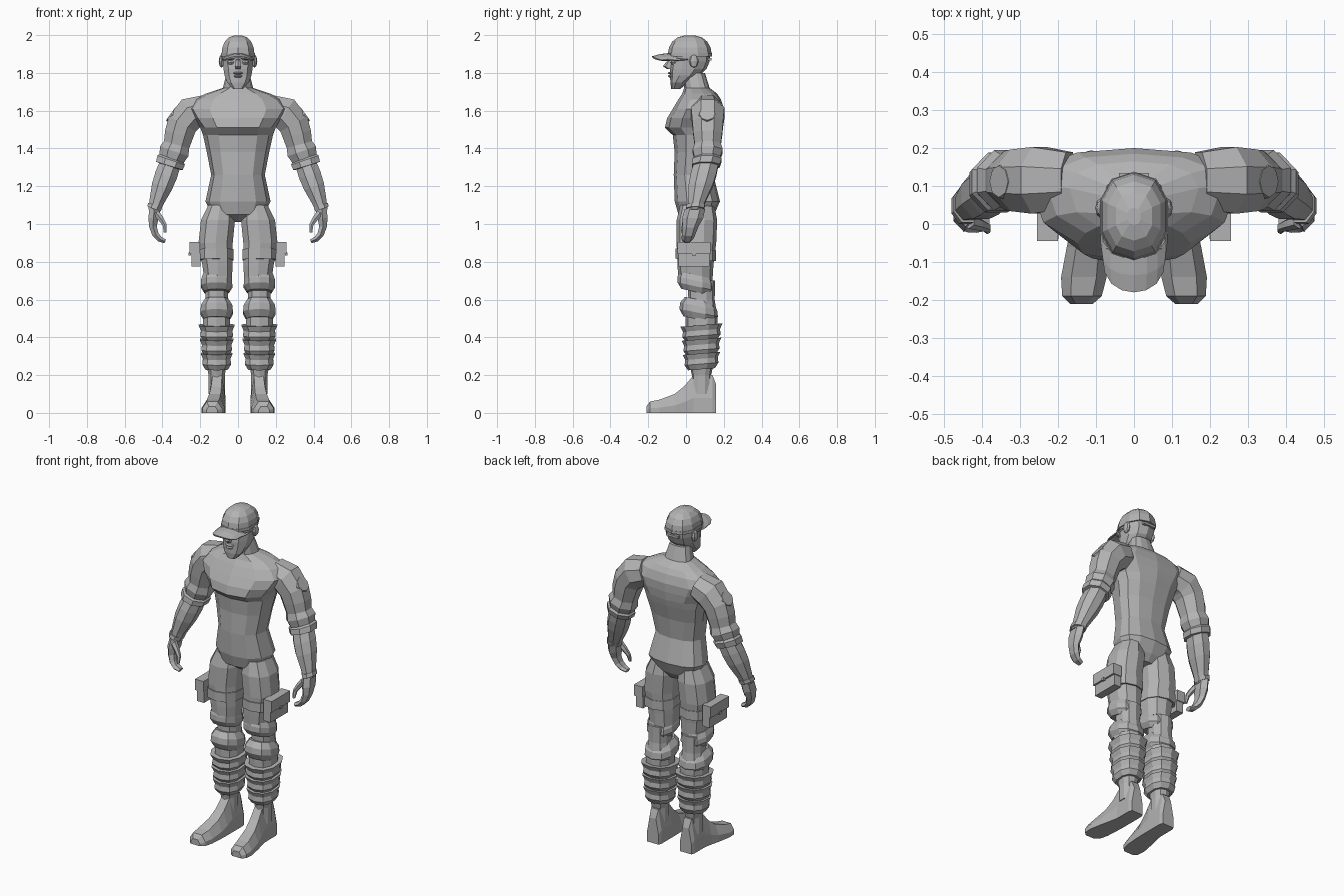
import bpy, bmesh
from math import sin, cos, pi, copysign
from mathutils import Vector, Matrix

if "Cube" in bpy.data.objects:
    bpy.data.objects.remove(bpy.data.objects["Cube"])

grey = bpy.data.materials.new("plain grey")
grey.use_nodes = True
grey.diffuse_color = (.45, .45, .45, 1)
grey.node_tree.nodes["Principled BSDF"].inputs["Base Color"].default_value = grey.diffuse_color


def finish(name, bm, mirrored=True):
    """Turn a bmesh into a flat-shaded object, normally mirrored in x."""
    bmesh.ops.recalc_face_normals(bm, faces=bm.faces)
    mesh = bpy.data.meshes.new(name)
    bm.to_mesh(mesh)
    bm.free()
    mesh.materials.append(grey)
    part = bpy.data.objects.new(name, mesh)
    bpy.context.collection.objects.link(part)
    if mirrored:
        mirror = part.modifiers.new("Mirror", 'MIRROR')
        mirror.use_mirror_merge = False
    return part


def loft(name, rings, mirrored=True):
    """Skin a list of closed point rings and cap both ends."""
    bm = bmesh.new()
    loops = [[bm.verts.new(point) for point in ring] for ring in rings]
    for lower, upper in zip(loops, loops[1:]):
        for i in range(len(lower)):
            bm.faces.new((lower[i - 1], lower[i], upper[i], upper[i - 1]))
    bm.faces.new(loops[0])
    bm.faces.new(loops[-1])
    return finish(name, bm, mirrored)


def level(z, left, right, front, back, sides=10, middle=.5, slope=0):
    """Squarish horizontal ring, widest at the middle of its depth."""
    ring = []
    depth = front + (back - front) * middle
    for i in range(sides):
        angle = 2 * pi * i / sides - pi / 2
        across, along = (copysign(abs(v) ** .85, v) for v in (cos(angle), sin(angle)))
        y = depth + along * (back - depth if along > 0 else depth - front)
        x = left + (right - left) * (across + 1) / 2
        ring.append((x, y, z - slope * (y - depth)))
    return ring


def centred_loft(name, rows, **options):
    rings = [level(z, -half, half, front, back, **options) for z, half, front, back in rows]
    return loft(name, rings, mirrored=False)


def arm_loft(name, rows, flatten=1, forward=0, sides=8):
    """Tube square to a path of x, z, radius; the lower arm swings forward."""
    rings = []
    for i, (x, z, radius) in enumerate(rows):
        before, after = rows[max(i - 1, 0)], rows[min(i + 1, len(rows) - 1)]
        along = Vector((after[0] - before[0], 0, after[1] - before[1])).normalized()
        side = Vector((-along.z, 0, along.x)) * radius
        deep = Vector((0, radius * flatten, 0))
        centre = Vector((x, .115 - .25 * max(0, 1.35 - z) - forward, z))
        angles = [2 * pi * (k + .5) / sides for k in range(sides)]
        rings.append([centre + side * cos(a) + deep * sin(a) for a in angles])
    return loft(name, rings)


def shin_loft(name, top, step, scales, slope=0, forward=0):
    """Evenly spaced rings around the shin, each a multiple of its girth."""
    rings = []
    for i, scale in enumerate(scales):
        wide, deep, y = .075 * scale, .085 * scale, .082 - forward
        rings.append(level(top - step * i, .113 - wide, .113 + wide,
                           y - deep, y + deep, slope=slope))
    return loft(name, rings)


def block(name, centre, size):
    bm = bmesh.new()
    bmesh.ops.create_cube(bm, size=1, matrix=Matrix.LocRotScale(centre, None, size))
    return finish(name, bm)


def lump(name, centre, radii, mirrored=True):
    """Small faceted ellipsoid for facial features."""
    bm = bmesh.new()
    place = Matrix.LocRotScale(Vector(centre), None, Vector(radii))
    bmesh.ops.create_uvsphere(bm, u_segments=8, v_segments=4, radius=1, matrix=place)
    return finish(name, bm, mirrored)


# Torso with chest shelf, shoulders and neck
centred_loft("torso", [
    (1.01, .06, .02, .12), (1.05, .14, -.04, .15), (1.12, .172, -.06, .18),
    (1.26, .142, -.065, .145), (1.38, .165, -.06, .16), (1.47, .185, -.07, .185),
    (1.51, .2, -.112, .195), (1.56, .24, -.1, .2), (1.61, .27, -.07, .2),
    (1.66, .23, -.04, .185), (1.69, .17, -.02, .165), (1.72, .08, -.01, .125),
    (1.8, .06, -.015, .1)], sides=12, middle=.62)

# Sleeve, cuff, forearm
arm_loft("sleeve", [(.17, 1.61, .08), (.25, 1.585, .095), (.295, 1.53, .088), (.312, 1.475, .083),
                    (.325, 1.42, .075), (.338, 1.385, .086), (.355, 1.335, .07)])
arm_loft("sleeve_cuff", [(.348, 1.352, .07), (.354, 1.338, .083), (.363, 1.308, .08),
                         (.364, 1.305, .06)])
arm_loft("forearm", [(.355, 1.33, .06), (.38, 1.26, .064), (.402, 1.2, .06),
                     (.43, 1.12, .043), (.444, 1.07, .034)], flatten=1.15)

# Hand: wrist band, palm with curled fingers, thumb
arm_loft("wrist_band", [(.438, 1.1, .042), (.445, 1.08, .041)], flatten=1.25)
arm_loft("palm_and_fingers", [(.443, 1.08, .03), (.448, 1.03, .031), (.45, .985, .023),
                              (.437, .945, .02), (.415, .92, .017), (.385, .908, .012)],
         flatten=1.8, sides=6)
arm_loft("thumb", [(.435, 1.06, .02), (.41, 1.03, .017), (.388, .995, .013), (.386, .955, .008)],
         forward=.035, sides=6)

# Shoulder patch: tilted eight-sided disc
bm = bmesh.new()
tilt = Matrix.Translation((.348, .112, 1.578)) @ Matrix.Rotation(.95, 4, 'Y')
bmesh.ops.create_cone(bm, segments=8, radius1=.047, radius2=.042, depth=.02,
                      cap_ends=True, matrix=tilt)
finish("shoulder_patch", bm)

# Trouser legs with strap and flared hem
loft("upper_leg", [level(*row) for row in [
    (1.1, .03, .16, -.03, .15), (1.02, .012, .2, -.05, .165), (.9, .024, .213, -.05, .16),
    (.78, .025, .192, -.045, .145), (.7, .03, .18, -.04, .14)]])
loft("thigh_strap", [level(z, .02, .212, -.055, .158, slope=.06) for z in (.81, .865)])
shin_loft("trouser_hem", .73, .03, (1, 1.14, 1.15, .9), slope=.22, forward=.03)

# Knee, shin and layered guards
shin_loft("lower_leg", .7, .1, (.85, .82, 1, .98, .86, .6, .6))
shin_loft("knee_guard", .6, .035, (.85, 1.15, 1.2, .95), slope=.2, forward=.015)
for i, position in enumerate(("upper", "middle", "lower")):
    flare = 1 - .06 * i
    shin_loft(position + "_shin_guard", .465 - .075 * i, .028,
              [flare * scale for scale in (1.32, 1.15, 1.2, .95)], slope=-.08)

# Foot, lofted from heel to toe
foot = []
for y, x, half, top in [(.16, .11, .038, .15), (.14, .11, .045, .2), (.04, .11, .045, .2),
                        (-.01, .115, .05, .14), (-.06, .122, .055, .1), (-.14, .132, .06, .07),
                        (-.19, .137, .052, .06), (-.21, .138, .03, .035)]:
    section = [(half, 0), (half, top * .4), (half * .55, top)]
    foot.append([(x + w, y, z) for w, z in section] + [(x - w, y, z) for w, z in section[::-1]])
loft("foot", foot)

# Thigh pouch with flap and clasp
block("pouch", (.222, .043, .81), (.046, .165, .07))
block("pouch_flap", (.228, .043, .873), (.056, .175, .066))
block("pouch_clasp", (.255, .043, .84), (.012, .02, .016))

# Head: jaw, face, skull
centred_loft("head", [
    (1.715, .028, -.078, -.03), (1.75, .06, -.083, .01), (1.785, .074, -.084, .07),
    (1.82, .08, -.086, .108), (1.86, .084, -.08, .125), (1.92, .088, -.09, .13)])

# Facial features and ears
centred_loft("nose", [(1.872, .012, -.094, -.06), (1.835, .017, -.122, -.06),
                      (1.82, .015, -.1, -.06)], sides=6)
lump("upper_lip", (0, -.075, 1.799), (.028, .022, .008), mirrored=False)
lump("lower_lip", (0, -.075, 1.783), (.024, .022, .009), mirrored=False)
lump("eye", (.038, -.06, 1.855), (.022, .022, .014))
lump("brow", (.042, -.065, 1.88), (.034, .028, .012))
lump("ear", (.088, .042, 1.862), (.014, .026, .035))

# Domed cap crown, band and rear strap
crown = []
for i in range(5):
    rise = .36 * i
    shrink = cos(rise) ** .8
    crown.append((1.9 + .1 * sin(rise), .091 * shrink, .02 - .116 * shrink, .02 + .116 * shrink))
centred_loft("cap_crown", crown)
centred_loft("cap_band", [(z, .093, -.098, .138) for z in (1.888, 1.905)])
block("cap_strap", (.02, .125, 1.872), (.04, .018, .014))

# Curved cap brim
bm = bmesh.new()
rows = []
steps = 8
for i in range(steps + 1):
    angle = pi * i / steps
    x, arch, drop = -.088 * cos(angle), sin(angle) ** .6, .032 * cos(angle) ** 2
    rows.append([bm.verts.new((x, .01 - .1 * arch, 1.905 - drop)),
                 bm.verts.new((x, -.05 - .085 * arch, 1.9 - drop)),
                 bm.verts.new((x * .95, -.06 - .12 * arch, 1.888 - drop * .7))])
for inner, outer in zip(rows, rows[1:]):
    for k in range(2):
        bm.faces.new((inner[k], outer[k], outer[k + 1], inner[k + 1]))
brim = finish("cap_brim", bm, mirrored=False)
brim.modifiers.new("Thickness", 'SOLIDIFY').thickness = .009
